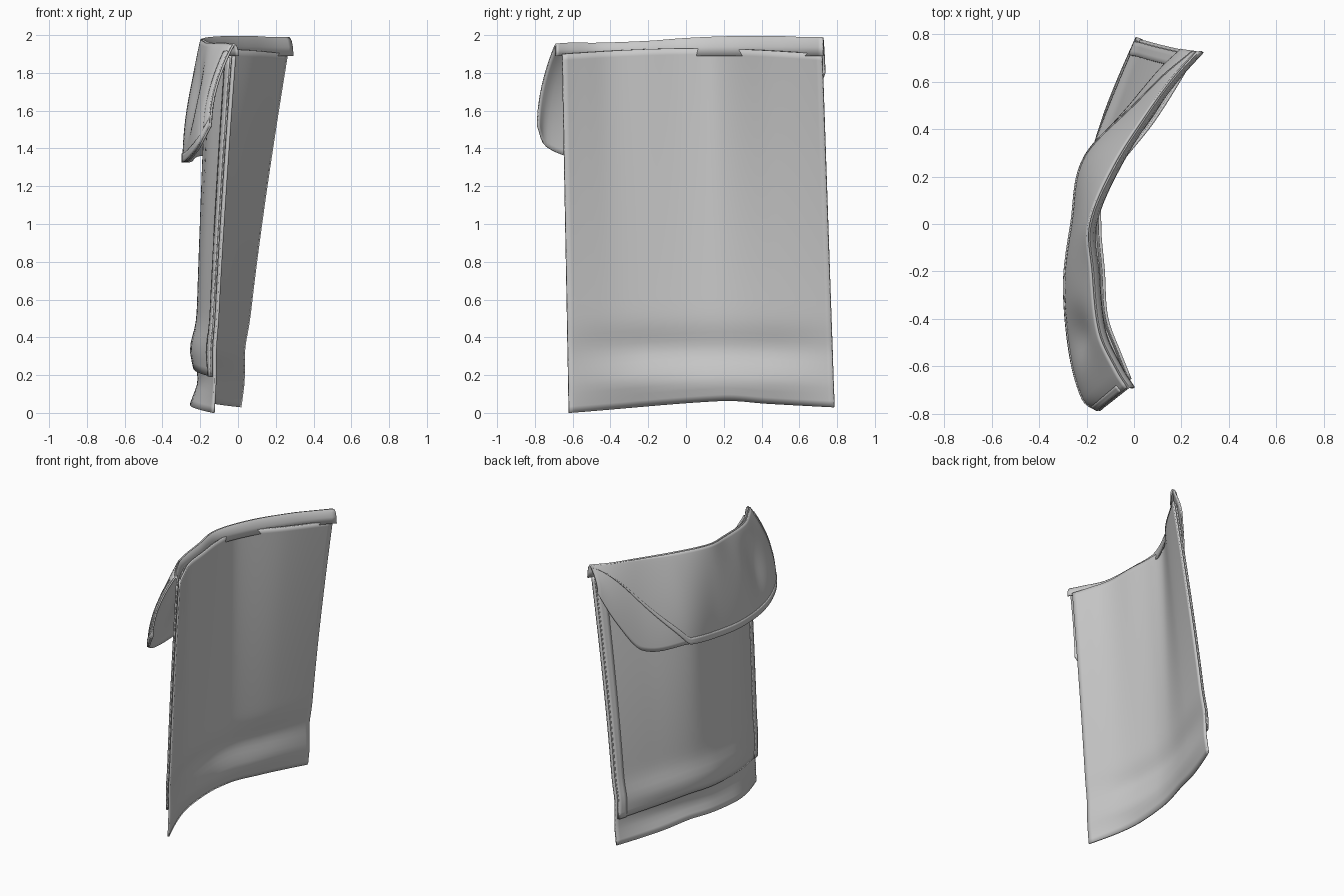
import bpy, math

if "Cube" in bpy.data.objects:
    bpy.data.objects.remove(bpy.data.objects["Cube"])

cloth = bpy.data.materials.new("plain grey cloth")
cloth.diffuse_color = (0.6, 0.6, 0.6, 1)
cloth.use_nodes = True
cloth.node_tree.nodes["Principled BSDF"].inputs["Base Color"].default_value = cloth.diffuse_color


def spline(pts, t):
    """Smooth interpolation of rows (key, values...) at key t."""
    t = max(pts[0][0], min(pts[-1][0], t))
    i = 0
    while i < len(pts) - 2 and t > pts[i + 1][0]:
        i += 1
    a, b = pts[i], pts[i + 1]
    p, n = pts[max(i - 1, 0)], pts[min(i + 2, len(pts) - 1)]
    h = b[0] - a[0]
    f = (t - a[0]) / h
    out = []
    for k in range(1, len(a)):
        m0 = (b[k] - p[k]) / (b[0] - p[0]) * h
        m1 = (n[k] - a[k]) / (n[0] - a[0]) * h
        out.append((2*f**3 - 3*f*f + 1) * a[k] + (f**3 - 2*f*f + f) * m0
                   + (3*f*f - 2*f**3) * b[k] + (f**3 - f*f) * m1)
    return out


def sheet(name, func, nu, nv, thick, u=(0, 1), v=(0, 1)):
    """Cloth sheet from a surface function, with thickness."""
    verts = [func(u[0] + (u[1]-u[0]) * i / nu, v[0] + (v[1]-v[0]) * j / nv)
             for i in range(nu + 1) for j in range(nv + 1)]
    w = nv + 1
    faces = [(i*w + j, i*w + j + 1, (i+1)*w + j + 1, (i+1)*w + j)
             for i in range(nu) for j in range(nv)]
    me = bpy.data.meshes.new(name)
    me.from_pydata(verts, [], faces)
    me.materials.append(cloth)
    ob = bpy.data.objects.new(name, me)
    bpy.context.collection.objects.link(ob)
    mod = ob.modifiers.new("thickness", 'SOLIDIFY')
    mod.thickness = thick
    mod.offset = 0
    bpy.ops.object.select_all(action='DESELECT')
    ob.select_set(True)
    bpy.context.view_layer.objects.active = ob
    bpy.ops.object.shade_smooth_by_angle(angle=math.radians(40))
    return ob


# Plan curves of the main panel: near the hem and at the top edge
LOW = [(-.62, -.12), (-.3, -.19), (0, -.205), (.2, -.17), (.5, -.07), (.79, .03)]
TOP = [(-.66, -.015), (-.55, -.06), (-.4, -.115), (-.2, -.13), (0, -.145),
       (.16, -.125), (.44, .085), (.72, .26)]


def panel(u, v):
    z_low = spline([(0, 0), (.58, .065), (.75, .05), (1, .03)], u)[0]
    z_top = 1.9 + .03 * math.sin(math.pi * u)
    z = z_low + (z_top - z_low) * v
    y_left, y_right = -.62 - .035 * v, .785 - .065 * v
    y = y_left + (y_right - y_left) * u
    t = max(0, (z - .16) / 1.74) ** 1.25
    low = spline(LOW, -.62 + 1.41 * u)[0]
    top = spline(TOP, -.66 + 1.38 * u)[0]
    x = low + (top - low) * t
    mid = min(1, 4 * u * (1.05 - u) + .15)
    x -= .045 * mid * max(0, (.16 - z) / .12)                 # hem kick
    x -= .03 * mid * math.exp(-((z - .34) / .1) ** 2)         # fold above hem
    return (x, y, z)


sheet("main_panel", panel, 48, 56, .012)


# Backing layer and side seam bands
def shifted(func, dx):
    def moved(u, v):
        x, y, z = func(u, v)
        return (x + dx, y, z)
    return moved


sheet("backing_layer", shifted(panel, -.018), 40, 40, .008, (.004, .996), (.1, .995))
for label, span in (("left", (.005, .045)), ("right", (.955, .995))):
    sheet(label + "_seam_band", shifted(panel, -.025), 3, 40, .008, span, (.1, .99))

# Flap columns: key, top y/x/z, bottom y/x/z
COLS = [(0, -.69, -.015, 1.95, -.785, -.14, 1.52),
        (.06, -.62, -.06, 1.955, -.74, -.20, 1.41),
        (.17, -.46, -.135, 1.955, -.55, -.255, 1.34),
        (.34, -.2, -.165, 1.965, -.25, -.28, 1.325),
        (.49, 0, -.175, 1.98, 0, -.25, 1.33),
        (.68, .25, -.07, 1.99, .27, -.2, 1.36),
        (.86, .5, .09, 1.99, .52, .0, 1.36),
        (.93, .62, .18, 1.985, .65, .11, 1.58),
        (1, .725, .275, 1.985, .735, .2, 1.8)]


def flap(u, v):
    ty, tx, tz, by, bx, bz = spline(COLS, u)
    if v < .12:                                    # lip rising to the ridge
        f = v / .12
        return (tx + .02 * math.cos(f * math.pi / 2) - .005, ty,
                1.89 + (tz - 1.89) * math.sin(f * math.pi / 2))
    f = (v - .12) / .88
    ease = math.sin(f * math.pi / 2)
    x = tx - .005 + (bx - tx + .005) * ease
    x += .035 * math.exp(-((u - .2) / .06) ** 2) * math.sin(math.pi * f) ** 2
    return (x, ty + (by - ty) * ease, tz + (bz - tz) * f ** 1.1)


def outer_flap(u, v):
    # upper layer, cut along a diagonal at the far end
    limit = 1 if u < .68 else 1 - .8 * ((u - .68) / .32)
    x, y, z = flap(u, .12 + (limit - .12) * v)
    return (x - .01, y, z)


sheet("flap_lining", flap, 64, 26, .01)
sheet("flap_outer_layer", outer_flap, 64, 24, .008)
sheet("flap_hem_band", shifted(outer_flap, -.005), 64, 3, .008, (0, 1), (.93, 1))
sheet("flap_end_band", shifted(outer_flap, -.005), 3, 24, .008, (0, .025), (.1, .93))
